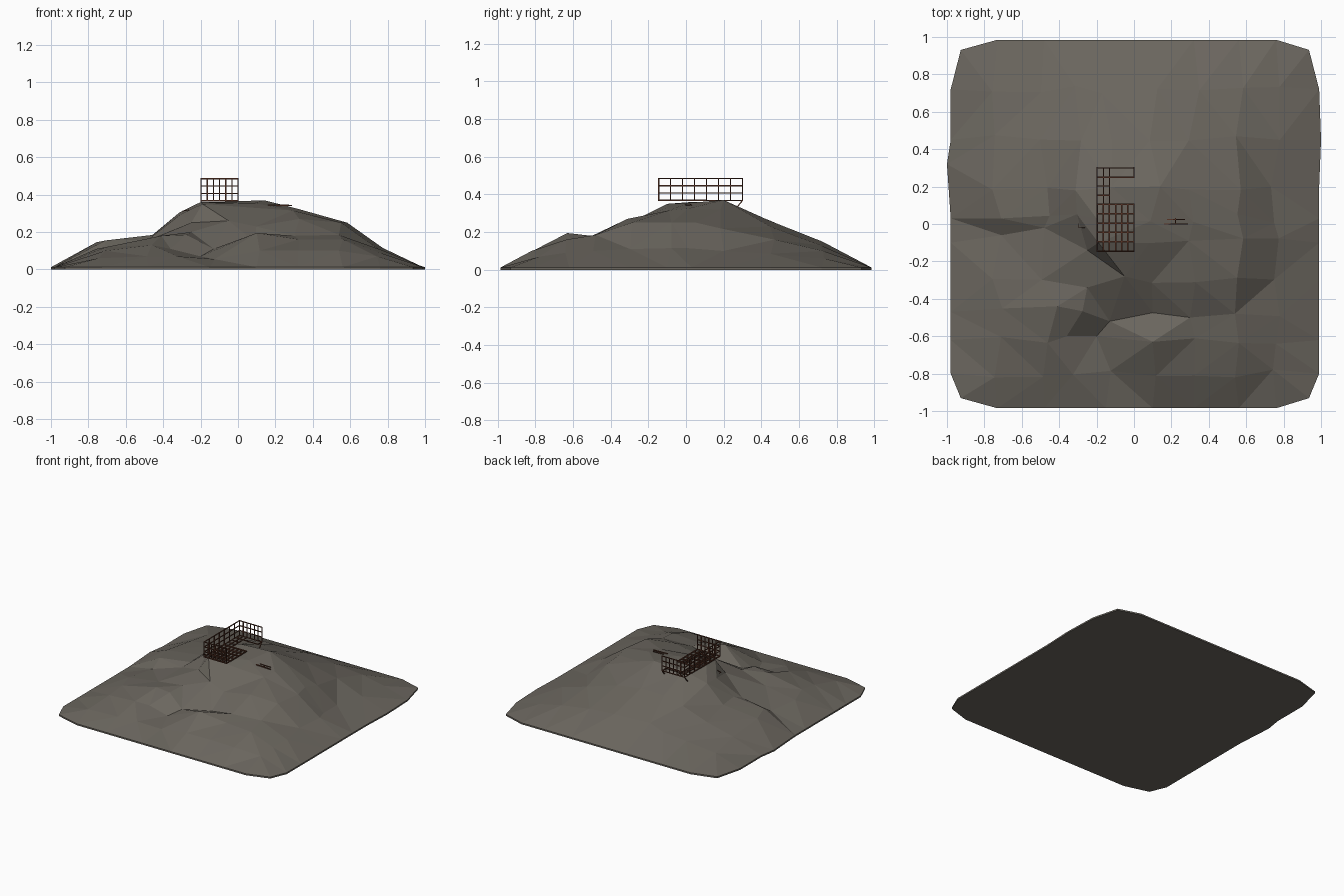
import bpy, bmesh, random
from mathutils import Vector

if "Cube" in bpy.data.objects:
    bpy.data.objects.remove(bpy.data.objects["Cube"])

random.seed(4)


def material(name, rgb):
    m = bpy.data.materials.new(name)
    m.diffuse_color = (*rgb, 1)
    m.use_nodes = True
    m.node_tree.nodes["Principled BSDF"].inputs["Base Color"].default_value = m.diffuse_color
    return m


ROCK = material("grey brown rock", (0.145, 0.132, 0.112))
RUST = material("dark rust", (0.10, 0.036, 0.02))


def make_object(name, bm, mat):
    mesh = bpy.data.meshes.new(name)
    bmesh.ops.recalc_face_normals(bm, faces=bm.faces)
    bm.to_mesh(mesh)
    bm.free()
    mesh.materials.append(mat)
    ob = bpy.data.objects.new(name, mesh)
    bpy.context.collection.objects.link(ob)
    return ob


# Hill: flat-faced height field, rows run front to back
XS = [-.98, -.73, -.48, -.30, -.15, .10, .32, .56, .76, .99]
YS = [-.985, -.80, -.62, -.47, -.30, -.10, .03, .20, .45, .72, .985]
HEIGHTS = [
    [.06, .07, .07, .055, .10, .10, .10, .07],
    [.10, .13, .11, .07, .195, .16, .16, .09],
    [.12, .18, .185, .11, .14, .18, .185, .10],
    [.11, .15, .20, .26, .23, .27, .25, .11],
    [.10, .16, .25, .35, .33, .315, .25, .115],
    [.155, .185, .295, .36, .355, .325, .25, .115],
    [.145, .18, .305, .36, .37, .32, .22, .10],
    [.11, .15, .22, .26, .26, .23, .16, .085],
    [.07, .095, .13, .15, .15, .13, .10, .06],
]
# Gully, cliff and ridge vertices pulled off the grid: (column, row) -> offset
SHIFTS = {(2, 3): (.07, .03), (3, 2): (-.06, .02), (4, 2): (-.05, .02),
          (4, 3): (.02, -.05), (5, 2): (0, -.01), (6, 3): (-.02, -.03),
          (3, 4): (.05, -.04), (4, 4): (.10, .02), (3, 5): (.05, -.04),
          (1, 5): (.02, .04), (2, 5): (0, .08), (1, 6): (.02, 0),
          (5, 7): (.04, .0), (4, 5): (-.04, 0), (4, 6): (-.05, 0)}
nx, ny = len(XS), len(YS)
bm = bmesh.new()
grid = []
for j, y in enumerate(YS):
    row = []
    for i, x in enumerate(XS):
        edge_x, edge_y = i in (0, nx - 1), j in (0, ny - 1)
        if edge_x and edge_y:
            co = (x * .945, y * .945, .012)
        elif edge_x or edge_y:
            co = (x, y, .012)
        else:
            dx, dy = SHIFTS.get((i, j), (random.uniform(-.03, .03), random.uniform(-.025, .025)))
            co = (x + dx, y + dy, HEIGHTS[j - 1][i - 1])
        row.append(bm.verts.new(co))
    grid.append(row)
grid[7][0].co.x, grid[7][0].co.y = -1.0, .32
grid[8][nx - 1].co.x = 1.0
for j in range(ny - 1):
    for i in range(nx - 1):
        q = [grid[j][i], grid[j][i + 1], grid[j + 1][i + 1], grid[j + 1][i]]
        bm.faces.new(q)
# Low rim and flat underside
rim = (grid[0] + [r[-1] for r in grid[1:]] + grid[-1][-2::-1]
       + [r[0] for r in grid[-2:0:-1]])
base = [bm.verts.new((v.co.x, v.co.y, 0)) for v in rim]
for k in range(len(rim)):
    n = (k + 1) % len(rim)
    bm.faces.new((rim[k], base[k], base[n], rim[n]))
bm.faces.new(base)
bmesh.ops.triangulate(bm, faces=[f for f in bm.faces if len(f.verts) == 4],
                      quad_method='SHORT_EDGE')
make_object("rocky_hill", bm, ROCK)


# Square bars between two points
def bar(bm, a, b, w=.006):
    a, b = Vector(a), Vector(b)
    rot = (b - a).to_track_quat('Z', 'Y')
    geo = bmesh.ops.create_cube(bm, size=1)["verts"]
    for v in geo:
        p = Vector((v.co.x * w, v.co.y * w, v.co.z * ((b - a).length + w)))
        v.co = (a + b) / 2 + rot @ p


# Rectangular mesh panel spanned by two edge vectors
def panel(bm, origin, u, v, nu, nv, w=.006):
    o, u, v = Vector(origin), Vector(u), Vector(v)
    for k in range(nu + 1):
        bar(bm, o + u * k / nu, o + u * k / nu + v, w)
    for k in range(nv + 1):
        bar(bm, o + v * k / nv, o + v * k / nv + u, w)


X0, X1, Y0, Y1, Z0, H = -.197, .0, -.145, .30, .368, .117

# Walkway floor with an open hatch
bm = bmesh.new()
panel(bm, (X0, Y0, Z0), (X1 - X0, 0, 0), (0, .25, 0), 6, 5, .008)
panel(bm, (X0, Y0 + .25, Z0), (.066, 0, 0), (0, .195, 0), 2, 4)
bar(bm, (X0, .25, Z0), (X1, .25, Z0))
bar(bm, (X0, Y1, Z0), (X1, Y1, Z0))
bar(bm, (X1, .25, Z0), (X1, Y1, Z0))
make_object("walkway_floor", bm, RUST)

# Railings on three sides
bm = bmesh.new()
panel(bm, (X0, Y0, Z0), (0, Y1 - Y0, 0), (0, 0, H), 7, 3)
panel(bm, (X0, Y0, Z0), (X1 - X0, 0, 0), (0, 0, H), 6, 3)
panel(bm, (X0, Y1, Z0), (X1 - X0, 0, 0), (0, 0, H), 6, 3)
make_object("mesh_railings", bm, RUST)

# Braces under the back end
bm = bmesh.new()
for x in (X0, X1):
    bar(bm, (x, Y1, Z0), (x, .265, .325))
make_object("floor_braces", bm, RUST)

# Loose rusted rods on the hillside
bm = bmesh.new()
bar(bm, (.165, .0, .345), (.285, .0, .342), .007)
bar(bm, (.18, .025, .346), (.27, .025, .344), .005)
bar(bm, (.222, .0, .344), (.222, .03, .345), .005)
bar(bm, (-.295, .0, .312), (-.295, -.02, .312), .004)
bar(bm, (-.295, -.02, .312), (-.265, -.02, .318), .004)
make_object("scrap_rods", bm, RUST)
